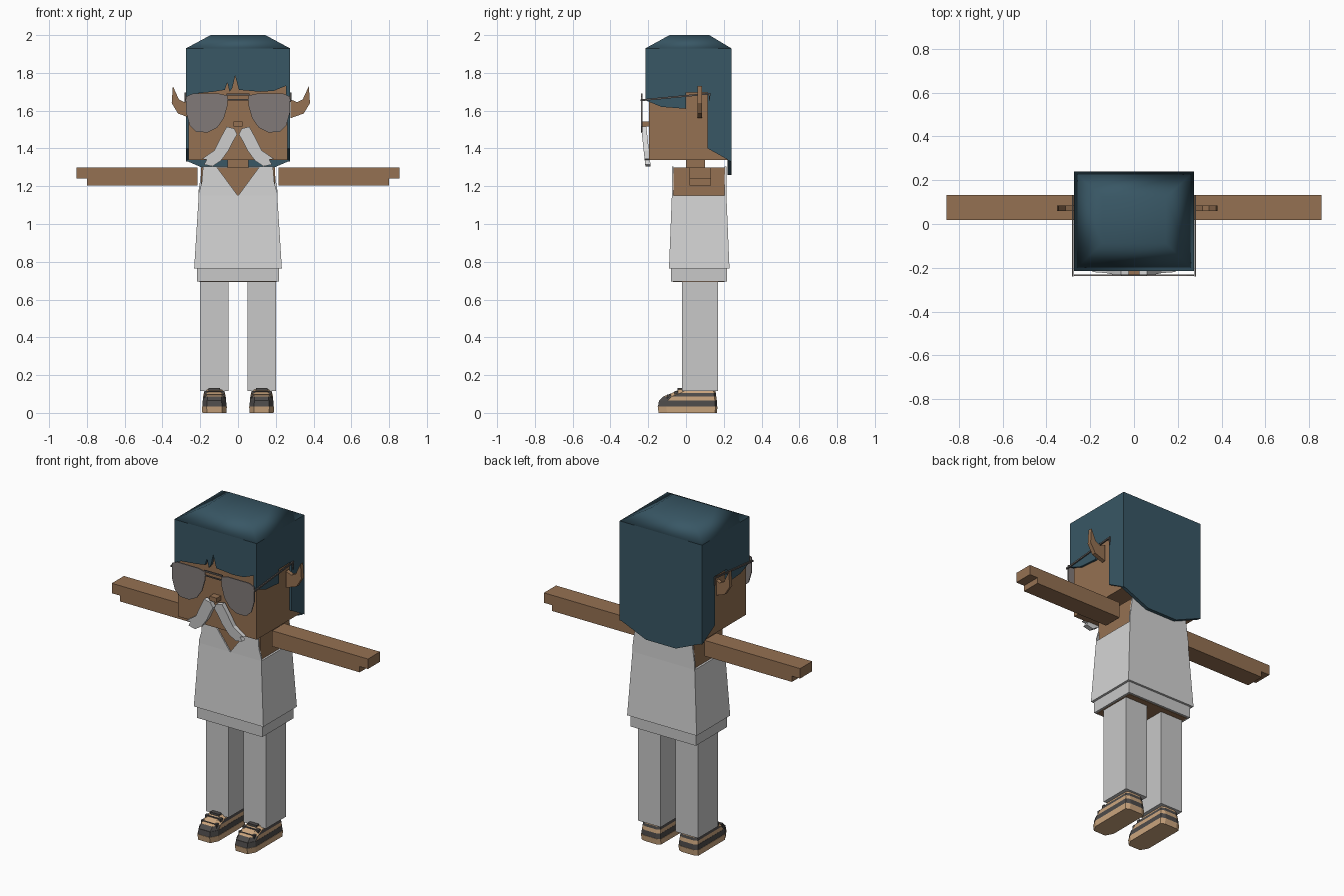
import bpy, bmesh

cube = bpy.data.objects.get("Cube")
if cube:
    bpy.data.objects.remove(cube)


def material(name, r, g, b):
    m = bpy.data.materials.new(name)
    m.use_nodes = True
    m.diffuse_color = (r, g, b, 1)
    bsdf = m.node_tree.nodes["Principled BSDF"]
    bsdf.inputs["Base Color"].default_value = (r, g, b, 1)
    bsdf.inputs["Roughness"].default_value = 0.8
    return m


SKIN = material("warm_skin", 0.30, 0.165, 0.085)
TEAL = material("teal_hair", 0.04, 0.095, 0.13)
SHIRT = material("shirt_white", 0.66, 0.66, 0.66)
PANTS = material("trouser_grey", 0.58, 0.58, 0.58)
WHITE = material("moustache_white", 0.68, 0.68, 0.68)
LENS = material("smoky_lens", 0.22, 0.195, 0.19)
FRAME = material("frame_grey", 0.11, 0.10, 0.095)
TAN = material("shoe_tan", 0.60, 0.38, 0.21)
GREY = material("shoe_grey", 0.075, 0.07, 0.068)


def loft(name, rings, *mats, rule=None):
    """Skin a stack of equal-length rings and cap both ends."""
    bm = bmesh.new()
    vr = [[bm.verts.new(p) for p in ring] for ring in rings]
    n = len(vr[0])
    bm.faces.new(vr[0])
    bm.faces.new(vr[-1])
    for lo, hi in zip(vr, vr[1:]):
        for i in range(n):
            j = (i + 1) % n
            bm.faces.new((lo[i], lo[j], hi[j], hi[i]))
    bmesh.ops.recalc_face_normals(bm, faces=bm.faces)
    if rule:
        for f in bm.faces:
            f.material_index = rule(f.calc_center_median())
    me = bpy.data.meshes.new(name)
    bm.to_mesh(me)
    bm.free()
    for m in mats:
        me.materials.append(m)
    ob = bpy.data.objects.new(name, me)
    bpy.context.collection.objects.link(ob)
    return ob


def prism(name, pts, axis, a, b, mat):
    """Extrude a flat profile along x (points are y,z) or y (points are x,z)."""
    def place(d):
        return [(d, u, v) if axis == "x" else (u, d, v) for u, v in pts]
    return loft(name, [place(a), place(b)], mat)


def rect(x0, x1, y0, y1, z):
    return [(x0, y0, z), (x1, y0, z), (x1, y1, z), (x0, y1, z)]


def box(name, x0, x1, y0, y1, z0, z1, mat):
    return loft(name, [rect(x0, x1, y0, y1, z0), rect(x0, x1, y0, y1, z1)], mat)


# Head, neck, nose
box("head", -.262, .262, -.197, .222, 1.34, 1.925, SKIN)
box("neck", -.055, .055, 0, .10, 1.2, 1.35, SKIN)
box("nose", -.024, .024, -.237, -.19, 1.515, 1.542, SKIN)

# Hair: crown, fringe, side panels with ear notch, long back
crown = loft("hair_crown", [rect(-.275, .275, -.215, .24, 1.93),
                            rect(-.145, .145, -.087, .123, 2.0)], TEAL)
for p in crown.data.polygons:
    p.use_smooth = True
box("hair_top_band", -.275, .275, -.215, .24, 1.80, 1.93, TEAL)
fringe = [(-.275, 1.82), (-.275, 1.66), (-.23, 1.69), (-.13, 1.70), (-.07, 1.71),
          (-.056, 1.75), (-.045, 1.70), (-.03, 1.72), (-.015, 1.785), (.005, 1.71),
          (.12, 1.70), (.19, 1.705), (.275, 1.74), (.275, 1.82)]
prism("hair_fringe", fringe, "y", -.215, -.19, TEAL)
side = [(-.215, 1.82), (-.215, 1.655), (-.13, 1.62), (0, 1.61), (0, 1.695),
        (.115, 1.695), (.115, 1.40), (.24, 1.33), (.24, 1.82)]
back = [(-.275, 1.82), (-.275, 1.335), (-.1, 1.26), (.1, 1.26), (.275, 1.335), (.275, 1.82)]
prism("hair_back", back, "y", .22, .24, TEAL)

# Moustache half and spectacle lens profiles
moustache = [(.004, 1.475), (.02, 1.505), (.06, 1.515), (.09, 1.46), (.125, 1.39),
             (.19, 1.345), (.165, 1.34), (.18, 1.315), (.135, 1.305), (.09, 1.335),
             (.05, 1.39), (.025, 1.44)]
lens = [(.275, 1.675), (.24, 1.69), (.1, 1.69), (.055, 1.68), (.055, 1.63), (.075, 1.56),
        (.11, 1.51), (.16, 1.485), (.22, 1.487), (.255, 1.52), (.275, 1.59)]
ear = [(.255, 1.56), (.325, 1.585), (.358, 1.64), (.352, 1.73), (.32, 1.66),
       (.29, 1.645), (.255, 1.66)]

for s, tag in ((1, "left"), (-1, "right")):
    def flip(pts, dx=0):
        return [(s * x + dx, z) for x, z in pts]

    def pair_box(name, x0, x1, *rest):
        box(f"{tag}_{name}", s * x0, s * x1, *rest)

    prism(f"{tag}_hair_side", side, "x", s * .255, s * .275, TEAL)
    prism(f"{tag}_ear", flip(ear, .015 + s * .008), "y", .06, .085, SKIN)

    # Moustache leans back toward the chin
    def lean(d):
        return [(x, d + (1.515 - z) * .11, z) for x, z in flip(moustache)]
    loft(f"{tag}_moustache", [lean(-.238), lean(-.21)], WHITE)

    # Spectacles
    prism(f"{tag}_lens", flip(lens), "y", -.238, -.231, LENS)
    temple = [(-.24, 1.65), (.12, 1.685), (.125, 1.645), (.13, 1.695), (-.24, 1.66)]
    prism(f"{tag}_temple", temple, "x", s * .276, s * .283, FRAME)

    # Arm with fingers reaching past the lower palm
    pair_box("arm", .215, .855, .018, .133, 1.24, 1.30, SKIN)
    pair_box("lower_arm", .215, .80, .018, .133, 1.205, 1.24, SKIN)

    # Trouser leg
    pair_box("trouser_leg", .05, .20, -.02, .17, .115, .71, PANTS)

    # Shoe: rounded plan, stacked layers
    def plan(z, front, rear, half):
        c, k = s * .125, half * .62
        return [(c - k, front, z), (c + k, front, z), (c + half, front + .045, z),
                (c + half, rear - .01, z), (c + k, rear, z), (c - k, rear, z),
                (c - half, rear - .01, z), (c - half, front + .045, z)]

    loft(f"{tag}_shoe_sole", [plan(0, -.145, .163, .064), plan(.035, -.15, .167, .066)], TAN)
    loft(f"{tag}_shoe_band", [plan(.035, -.148, .165, .064), plan(.066, -.143, .163, .062)], GREY)
    loft(f"{tag}_shoe_upper",
         [plan(.066, -.14, .163, .061), plan(.088, -.118, .16, .06),
          plan(.105, -.075, .158, .056), plan(.124, -.035, .155, .05)],
         TAN, GREY, rule=lambda c: 1 if c.y < -.1 or (.09 < c.z < .105 and c.y > 0) else 0)
    for y, z in ((-.10, .094), (-.062, .112)):
        pair_box("shoe_strap", .072, .178, y, y + .02, z - .035, z + .004, GREY)
    pair_box("shoe_tongue", .095, .155, -.045, -.02, .10, .132, GREY)

# Spectacle bridges
box("upper_bridge", -.06, .06, -.238, -.231, 1.68, 1.69, FRAME)
box("lower_bridge", -.055, .055, -.238, -.231, 1.655, 1.662, FRAME)

# Torso, waistband, tank top
box("torso", -.196, .196, -.067, .206, .72, 1.298, SKIN)
box("hip_underside", -.205, .205, -.07, .205, .693, .72, SKIN)
box("waistband", -.218, .218, -.08, .217, .696, .78, PANTS)
loft("tank_top_body", [rect(-.232, .232, -.09, .23, .765),
                       rect(-.208, .208, -.075, .214, 1.15)], SHIRT)
front = [(-.208, 1.149), (0, 1.149), (.115, 1.305), (.185, 1.305), (.192, 1.22), (.208, 1.165),
         (.208, 1.149)]
front = [(-.208, 1.165), (-.192, 1.22), (-.185, 1.305), (-.115, 1.305)] + front[1:] + front[:1]
prism("tank_top_front", front, "y", -.075, -.066, SHIRT)
rear = [(-.208, 1.149), (-.208, 1.18), (-.19, 1.305), (.19, 1.305), (.208, 1.18), (.208, 1.149)]
prism("tank_top_back", rear, "y", .205, .214, SHIRT)
